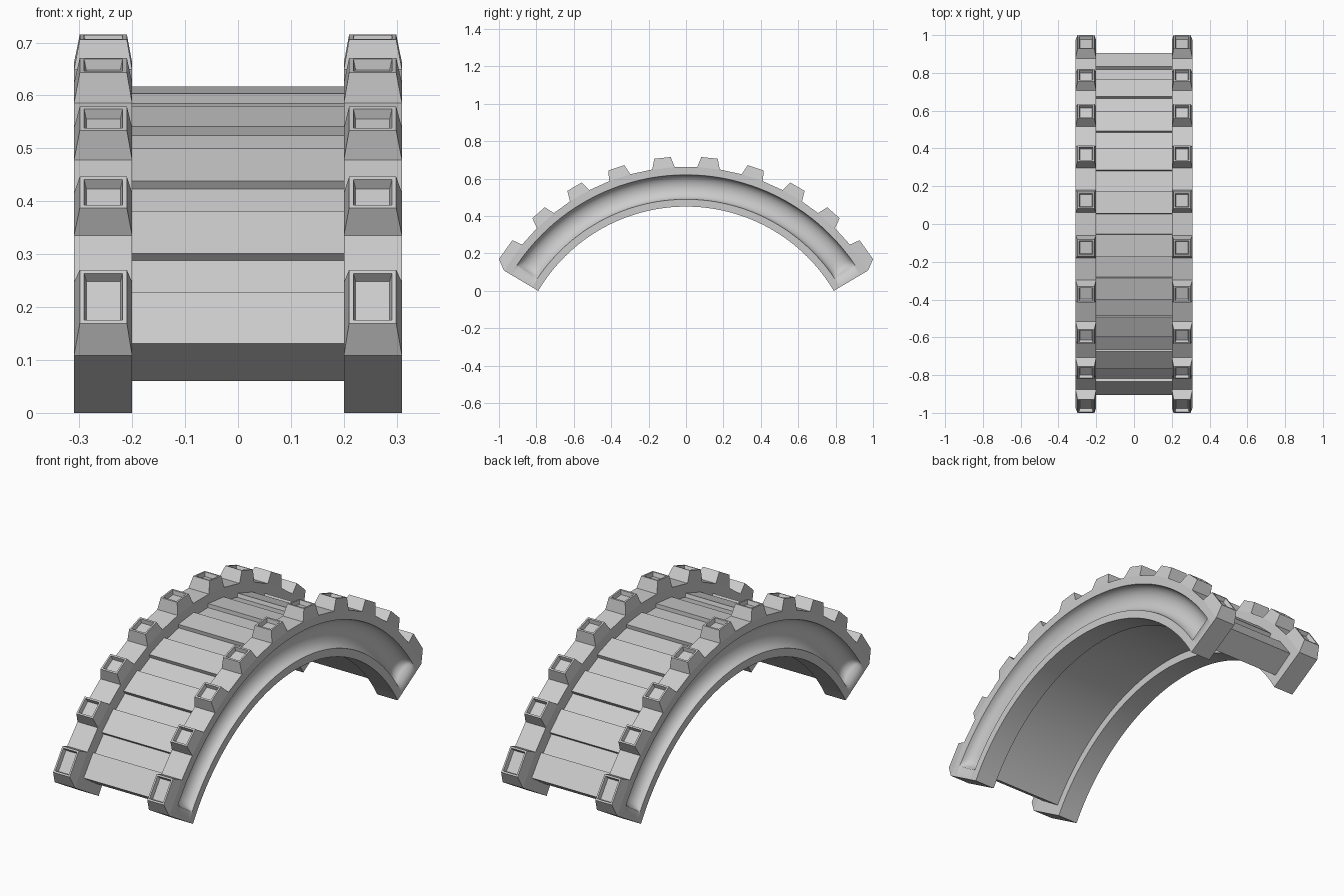
import bpy, bmesh
from math import sin, cos, radians, asin, degrees, pi, sqrt

if "Cube" in bpy.data.objects:
    bpy.data.objects.remove(bpy.data.objects["Cube"])

ZC = -0.468                               # height of the arch centre
R_IN, R_BASE, R_TOP = 0.918, 1.131, 1.186  # side wall radii
R_UNDER, R_LOW, R_HIGH = 0.957, 1.067, 1.086  # deck radii
X0, X1 = 0.20, 0.31                       # side wall inner / outer faces
A_END = degrees(asin(0.79 / R_IN))

# merlon angles: base start, base end, top start, top end
half = [(c - 3.05, c + 3.05, c - 2.15, c + 2.15) for c in (6.1, 18.3, 30.2, 41.7)]
half.append((50.8, A_END, 51.5, 57.5))
merlons = half + [(-b, -a, -d, -c) for a, b, c, d in half]


def polar(x, a, r):
    return (x, r * sin(radians(a)), ZC + r * cos(radians(a)))


def finish(bm, name, mirror=False):
    bmesh.ops.recalc_face_normals(bm, faces=bm.faces)
    me = bpy.data.meshes.new(name)
    bm.to_mesh(me)
    bm.free()
    ob = bpy.data.objects.new(name, me)
    bpy.context.collection.objects.link(ob)
    if mirror:
        ob.modifiers.new("mirror", "MIRROR").use_mirror_merge = False
    return ob


# Side wall: a section swept round the arch, faceted outside, coved outer face
breaks = sorted(a for m in merlons for a in m[:2])


def chord_radius(a):
    for p, q in zip(breaks, breaks[1:]):
        if p <= a <= q:
            return R_BASE * cos(radians((q - p) / 2)) / cos(radians(a - (p + q) / 2))
    return R_BASE


COVE = 10


def section(a):
    # cove fades out towards both feet
    t = min(1, max(0, (56.5 - abs(a)) / 3.0))
    depth = 0.05 * sqrt(1 - (1 - t) ** 2)
    ro = chord_radius(a)
    pts = [(X0, R_IN), (X0, ro), (X1, ro)]
    for i in range(COVE + 1):
        u = pi * i / COVE
        pts.append((X1 - depth * sin(u), 1.0225 + 0.0655 * cos(u)))
    pts.append((X1, R_IN))
    return pts


stations = sorted(set(breaks) | {s * v for s in (-1, 1) for v in (56.5, 56, 55, 54)})
fine = []
for p, q in zip(stations, stations[1:]):
    n = max(1, round((q - p) / 2))
    fine += [p + (q - p) * i / n for i in range(n)]
fine.append(stations[-1])

bm = bmesh.new()
rows = [[bm.verts.new(polar(x, a, r)) for x, r in section(a)] for a in fine]
count = len(rows[0])
for r0, r1 in zip(rows, rows[1:]):
    for i in range(count):
        j = (i + 1) % count
        f = bm.faces.new((r0[i], r0[j], r1[j], r1[i]))
        f.smooth = 3 <= i < 3 + COVE or i == count - 1
bm.faces.new(rows[0])
bm.faces.new(rows[-1])
finish(bm, "side_wall", True)

# Merlons: tapered blocks with a sunken panel on top
bm = bmesh.new()
tops = []
for a, b, c, d in merlons:
    low = [bm.verts.new(polar(x, t, R_BASE)) for x, t in ((X0, a), (X1, a), (X1, b), (X0, b))]
    xa, xb = X0 + 0.01, X1 - 0.011
    top = [bm.verts.new(polar(x, t, R_TOP)) for x, t in ((xa, c), (xb, c), (xb, d), (xa, d))]
    for i in range(4):
        j = (i + 1) % 4
        bm.faces.new((low[i], low[j], top[j], top[i]))
    tops.append(bm.faces.new(top))
bmesh.ops.recalc_face_normals(bm, faces=bm.faces)
for f in tops:
    f.normal_update()
    if f.normal.z < 0:
        f.normal_flip()
bmesh.ops.inset_individual(bm, faces=tops, thickness=0.0115)
bmesh.ops.inset_individual(bm, faces=tops, thickness=0.006, depth=-0.02)
finish(bm, "merlons", True)

# Deck: alternating raised and recessed planks over a smooth vault
profile = []
for c in (-53.3, -41.7, -30.2, -18.4, -6.1, 6.1, 18.4, 30.2, 41.7, 53.3):
    lo, hi = c - 3.2, c + 3.2
    profile += [(lo, R_LOW), (lo, R_HIGH), (hi, R_HIGH), (hi, R_LOW)]
profile = profile[1:-1]
n_top = len(profile)
N = 56
end = profile[-1][0]
profile += [(end - 2 * end * i / N, R_UNDER) for i in range(N + 1)]
bm = bmesh.new()
left = [bm.verts.new(polar(-X0, a, r)) for a, r in profile]
right = [bm.verts.new(polar(X0, a, r)) for a, r in profile]
for i in range(len(profile)):
    j = (i + 1) % len(profile)
    f = bm.faces.new((left[i], left[j], right[j], right[i]))
    f.smooth = n_top <= i < len(profile) - 1
finish(bm, "plank_deck")
